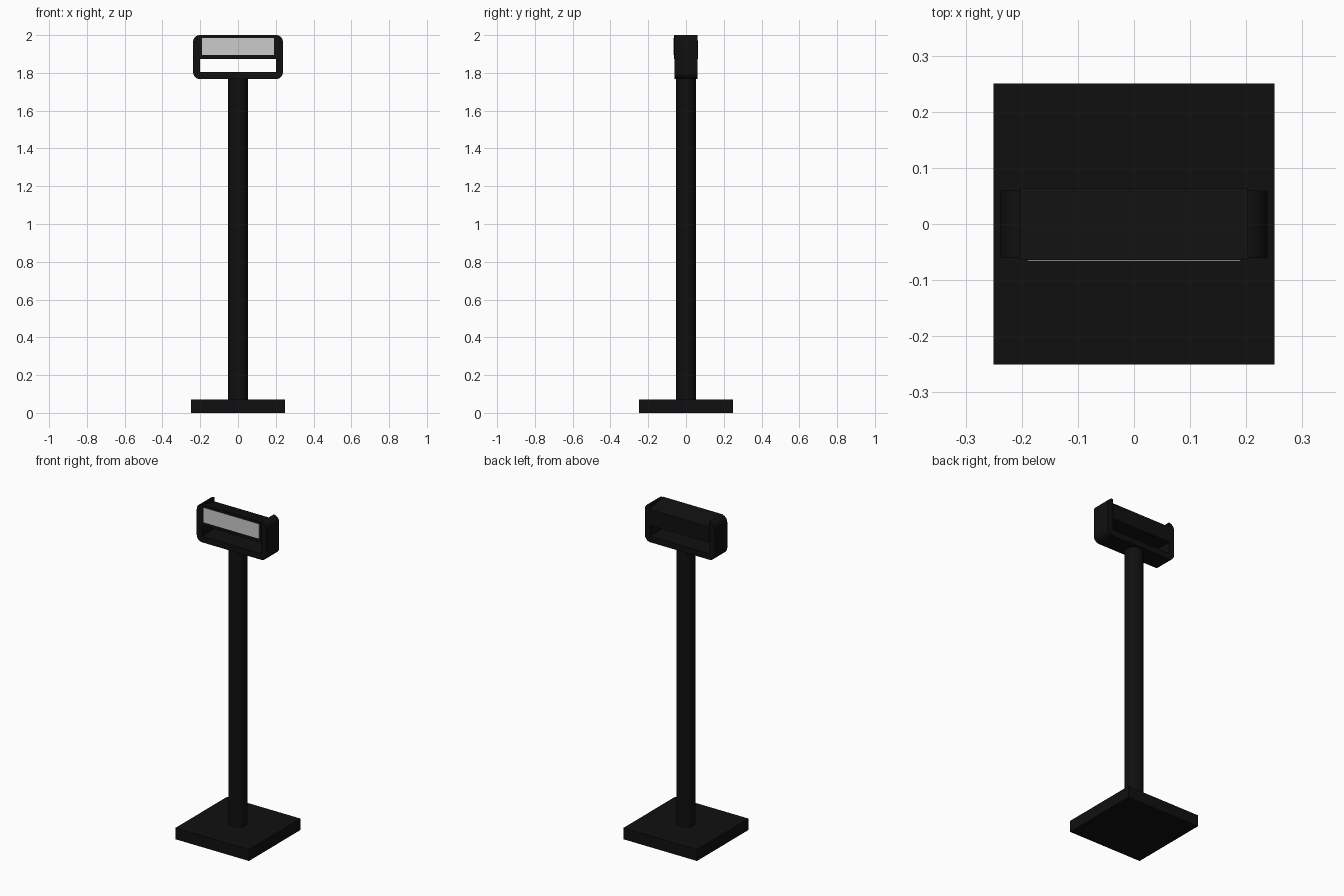
import bpy, bmesh, math

if "Cube" in bpy.data.objects:
    bpy.data.objects.remove(bpy.data.objects["Cube"])

black = bpy.data.materials.new("black_finish")
black.diffuse_color = (0.005, 0.005, 0.005, 1)
black.use_nodes = True
black.node_tree.nodes["Principled BSDF"].inputs["Base Color"].default_value = black.diffuse_color


def extrude_profile(name, pts, axis, a, b, mat=black):
    """Extrude a closed 2D outline along x (points are y,z) or y (points are x,z)."""
    def place(p, d):
        return (d, p[0], p[1]) if axis == "x" else (p[0], d, p[1])
    bm = bmesh.new()
    face = bm.faces.new([bm.verts.new(place(p, a)) for p in pts])
    ext = bmesh.ops.extrude_face_region(bm, geom=[face])
    moved = [g for g in ext["geom"] if isinstance(g, bmesh.types.BMVert)]
    offset = (b - a, 0, 0) if axis == "x" else (0, b - a, 0)
    bmesh.ops.translate(bm, verts=moved, vec=offset)
    bmesh.ops.recalc_face_normals(bm, faces=bm.faces)
    me = bpy.data.meshes.new(name)
    bm.to_mesh(me)
    bm.free()
    ob = bpy.data.objects.new(name, me)
    bpy.context.collection.objects.link(ob)
    if mat:
        me.materials.append(mat)
    return ob


def smooth(ob):
    bpy.ops.object.select_all(action="DESELECT")
    ob.select_set(True)
    bpy.context.view_layer.objects.active = ob
    bpy.ops.object.shade_smooth_by_angle(angle=math.radians(35))


def arc(cx, cz, r, start, end, n=8):
    return [(cx + r * math.cos(math.radians(start + (end - start) * i / n)),
             cz + r * math.sin(math.radians(start + (end - start) * i / n)))
            for i in range(n + 1)]


# Square base plate
extrude_profile("base_plate", [(-0.25, 0), (0.25, 0), (0.25, 0.07), (-0.25, 0.07)],
                "x", -0.25, 0.25)

# Round pole
bpy.ops.mesh.primitive_cylinder_add(vertices=32, radius=0.052, depth=1.71,
                                    location=(0, 0, 0.07 + 1.71 / 2))
pole = bpy.context.object
pole.name = "pole"
pole.data.materials.append(black)
smooth(pole)

# U-shaped head frame with rounded outer corners, open on top
R, HALF, INNER, BOTTOM = 0.037, 0.238, 0.202, 1.767
right = (arc(HALF - R, BOTTOM + R, R, -90, 0)
         + arc(HALF - R, 2.0 - R, R, 0, 90)
         + [(INNER - 0.001, 1.804)])
left = [(-x, z) for x, z in reversed(right)]
frame = extrude_profile("head_frame", right + left, "y", -0.061, 0.06)
smooth(frame)

# Display housing across the frame, its top sloping down to the back
extrude_profile("display_housing",
                [(-0.064, 1.873), (0.064, 1.873), (0.064, 1.97), (-0.064, 2.0)],
                "x", -INNER, INNER)

# Pale display panel on the front
extrude_profile("display_panel",
                [(-0.19, 1.895), (0.19, 1.895), (0.19, 1.985), (-0.19, 1.985)],
                "y", -0.0655, -0.062, mat=None)
